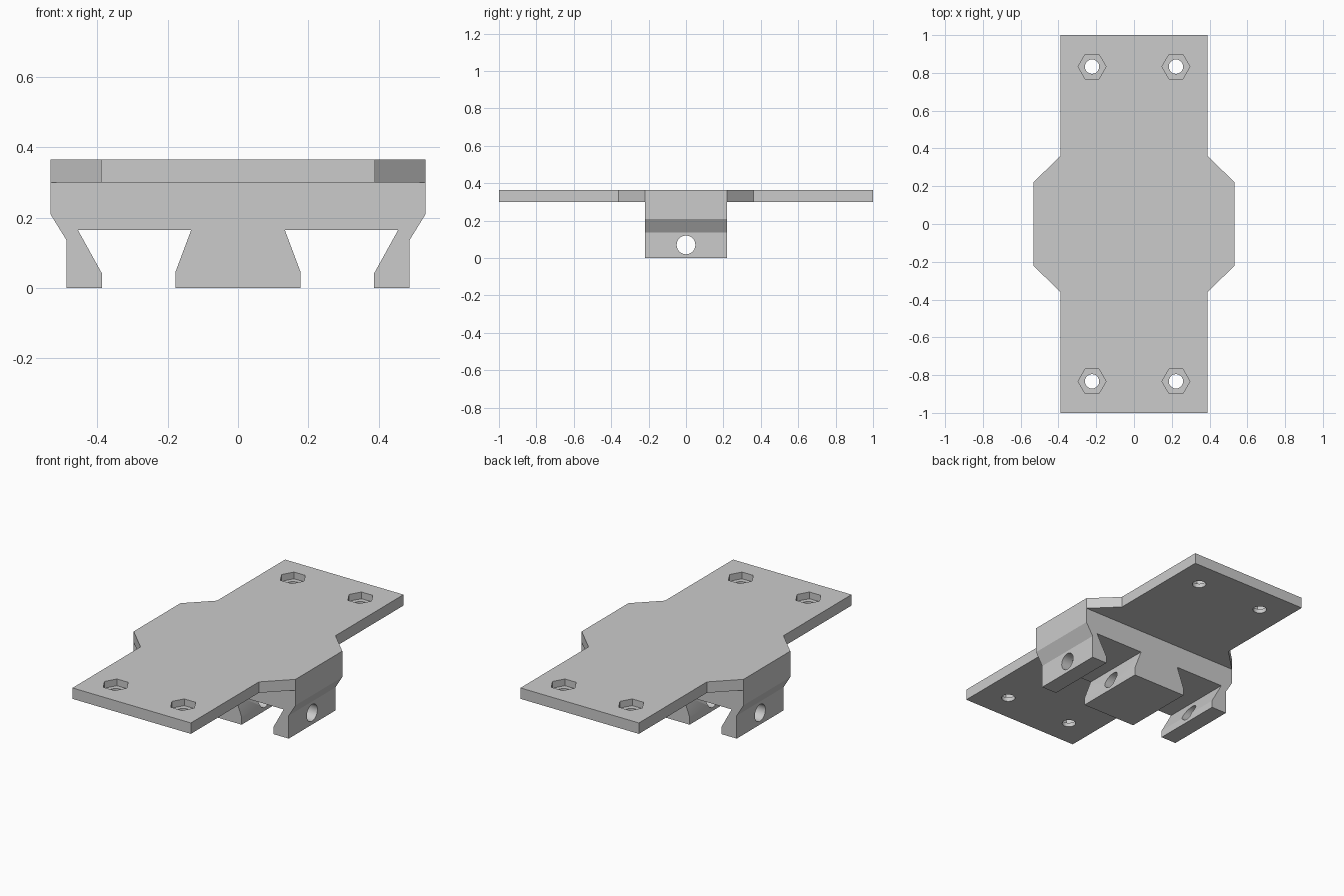
import bpy
import bmesh
import math
from mathutils import Matrix, Vector

default = bpy.data.objects.get("Cube")
if default:
    bpy.data.objects.remove(default, do_unlink=True)

GREY = (0.6, 0.6, 0.6, 1.0)
mat = bpy.data.materials.new("plain grey")
mat.use_nodes = True
mat.diffuse_color = GREY
mat.node_tree.nodes["Principled BSDF"].inputs["Base Color"].default_value = GREY


def extrude(name, points, vector):
    """Solid made by sweeping a closed outline along a vector."""
    bm = bmesh.new()
    face = bm.faces.new([bm.verts.new(p) for p in points])
    swept = bmesh.ops.extrude_face_region(bm, geom=[face])
    verts = [g for g in swept["geom"] if isinstance(g, bmesh.types.BMVert)]
    bmesh.ops.translate(bm, verts=verts, vec=Vector(vector))
    bmesh.ops.recalc_face_normals(bm, faces=bm.faces)
    mesh = bpy.data.meshes.new(name)
    bm.to_mesh(mesh)
    bm.free()
    mesh.materials.append(mat)
    obj = bpy.data.objects.new(name, mesh)
    bpy.context.collection.objects.link(obj)
    return obj


def cylinder(name, sides, radius, start, vector):
    """Prism with a regular cross-section around the given axis."""
    turn = Vector(vector).to_track_quat("Z", "Y").to_matrix()
    ring = [turn @ (Matrix.Rotation(math.tau * i / sides, 3, "Z") @ Vector((radius, 0, 0)))
            + Vector(start) for i in range(sides)]
    return extrude(name, ring, vector)


def cut(target, cutter):
    """Subtract the cutter for good, then discard it."""
    cutter.hide_render = True
    mod = target.modifiers.new("cut", "BOOLEAN")
    mod.operation = "DIFFERENCE"
    mod.solver = "EXACT"
    mod.object = cutter
    bpy.ops.object.select_all(action="DESELECT")
    bpy.context.view_layer.objects.active = target
    target.select_set(True)
    bpy.ops.object.modifier_apply(modifier=mod.name)
    bpy.data.objects.remove(cutter, do_unlink=True)


TOP, UNDER, HALF_DEPTH, HALF_WIDTH = 0.365, 0.3, 0.22, 0.533

# Mounting plate with widened middle
quarter = [(0.39, 1.0), (0.39, 0.36), (HALF_WIDTH, HALF_DEPTH)]
side = quarter + [(x, -y) for x, y in reversed(quarter)]
outline = side + [(-x, -y) for x, y in side]
plate = extrude("mounting_plate", [(x, y, UNDER) for x, y in outline], (0, 0, TOP - UNDER))

# Bolt holes with hexagonal nut pockets
for sx in (-1, 1):
    for sy in (-1, 1):
        x, y = 0.222 * sx, 0.833 * sy
        cut(plate, cylinder("nut_pocket", 6, 0.074, (x, y, TOP - 0.04), (0, 0, 0.1)))
        cut(plate, cylinder("bolt_hole", 32, 0.038, (x, y, UNDER - 0.1), (0, 0, 0.3)))

# Clamp block with two dovetail slots
half = [(HALF_WIDTH, UNDER), (HALF_WIDTH, 0.21), (0.488, 0.137), (0.488, 0),
        (0.387, 0), (0.387, 0.042), (0.455, 0.165), (0.133, 0.165),
        (0.178, 0.045), (0.178, 0)]
profile = half + [(-x, z) for x, z in reversed(half)]
block = extrude("dovetail_clamp", [(x, -HALF_DEPTH, z) for x, z in profile],
                (0, 2 * HALF_DEPTH, 0))

# Cross bolt hole through all three legs
cut(block, cylinder("cross_hole", 32, 0.05, (-1, 0, 0.07), (2, 0, 0)))

# Smooth round holes, sharp edges elsewhere
for obj in (plate, block):
    bpy.ops.object.select_all(action="DESELECT")
    bpy.context.view_layer.objects.active = obj
    obj.select_set(True)
    bpy.ops.object.shade_smooth_by_angle(angle=math.radians(25))
